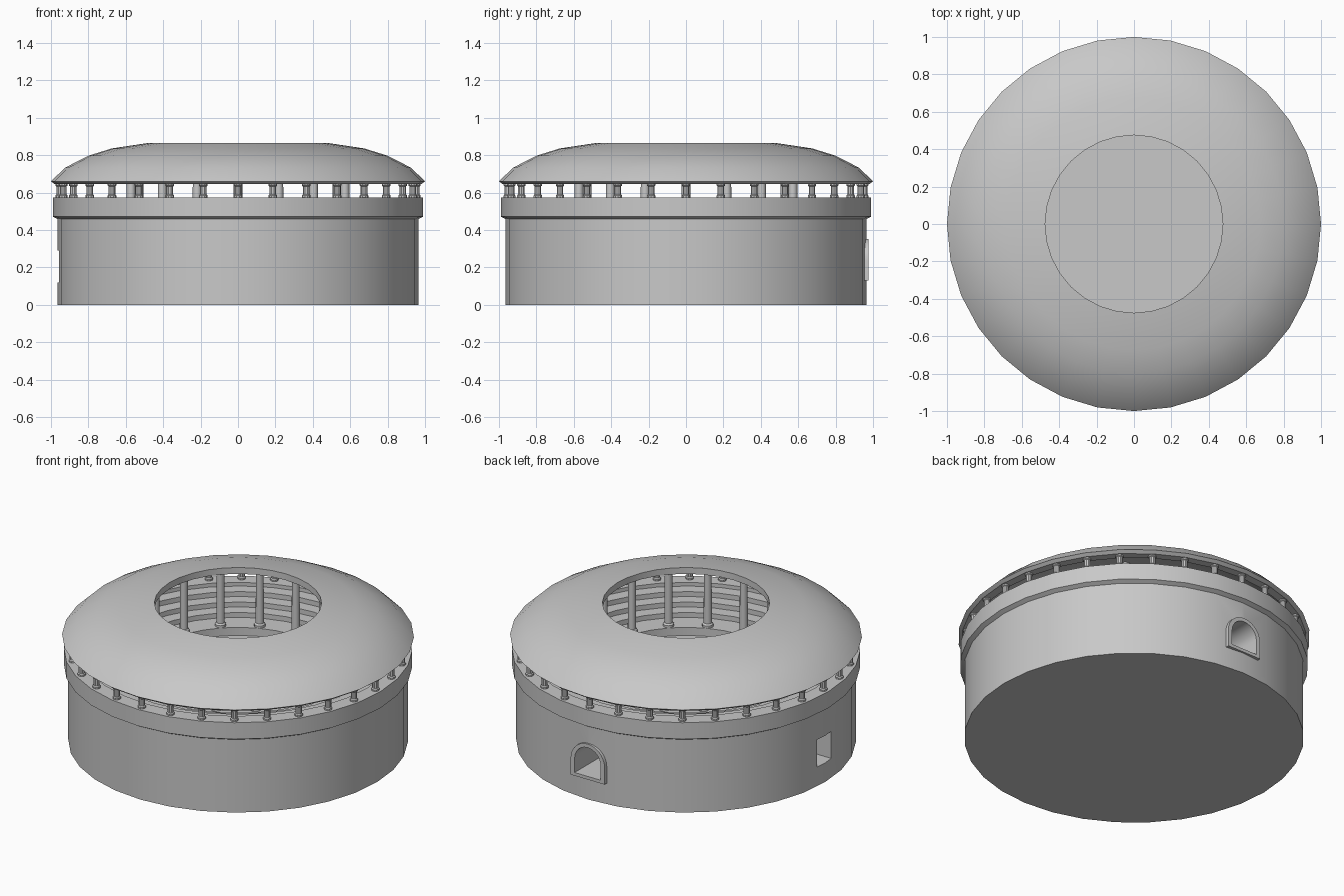
import bpy, bmesh, math
from mathutils import Matrix

if "Cube" in bpy.data.objects:
    bpy.data.objects.remove(bpy.data.objects["Cube"])

stone = bpy.data.materials.new("grey stone")
stone.diffuse_color = (0.58, 0.58, 0.58, 1)
stone.use_nodes = True
stone.node_tree.nodes["Principled BSDF"].inputs["Base Color"].default_value = stone.diffuse_color
SIDES = 32


def finish(name, bm, smooth=True):
    bmesh.ops.remove_doubles(bm, verts=bm.verts, dist=1e-5)
    bmesh.ops.recalc_face_normals(bm, faces=bm.faces)
    me = bpy.data.meshes.new(name)
    bm.to_mesh(me)
    bm.free()
    ob = bpy.data.objects.new(name, me)
    bpy.context.collection.objects.link(ob)
    me.materials.append(stone)
    if smooth:
        smooth_object(ob)
    return ob


def smooth_object(ob):
    bpy.ops.object.select_all(action='DESELECT')
    ob.select_set(True)
    bpy.context.view_layer.objects.active = ob
    bpy.ops.object.shade_smooth_by_angle(angle=math.radians(32))


def lathe(bm, profile, sides, closed, at=(0, 0, 0)):
    """Turn a (radius, height) profile around the z axis."""
    rings = []
    for i in range(sides):
        a = 2 * math.pi * i / sides
        rings.append([bm.verts.new((at[0] + r * math.cos(a), at[1] + r * math.sin(a), at[2] + z))
                      for r, z in profile])
    n = len(profile)
    for i in range(sides):
        p, q = rings[i], rings[(i + 1) % sides]
        for j in range(n if closed else n - 1):
            k = (j + 1) % n
            if profile[j][0] == 0:
                bm.faces.new((p[j], q[k], p[k]))
            elif profile[k][0] == 0:
                bm.faces.new((p[j], q[j], p[k]))
            else:
                bm.faces.new((p[j], q[j], q[k], p[k]))


def prism(bm, outline, y0, y1):
    """Push an (x, z) outline from y0 to y1."""
    a = [bm.verts.new((x, y0, z)) for x, z in outline]
    b = [bm.verts.new((x, y1, z)) for x, z in outline]
    bm.faces.new(a)
    bm.faces.new(b[::-1])
    for i in range(len(a)):
        j = (i + 1) % len(a)
        bm.faces.new((a[i], b[i], b[j], a[j]))


def arch(half, bottom, spring, steps=14):
    return [(-half, bottom), (half, bottom)] + [
        (half * math.cos(math.pi * i / steps), spring + half * math.sin(math.pi * i / steps))
        for i in range(steps + 1)]


def cut(ob, cutter):
    cutter.hide_render = True
    m = ob.modifiers.new("cut", 'BOOLEAN')
    m.object, m.operation, m.solver = cutter, 'DIFFERENCE', 'EXACT'
    bpy.ops.object.select_all(action='DESELECT')
    bpy.context.view_layer.objects.active = ob
    ob.select_set(True)
    bpy.ops.object.modifier_apply(modifier="cut")
    bpy.data.objects.remove(cutter)


# drum wall with cornice band, stepped seating and arena floor
profile = [(0, 0), (0.965, 0), (0.965, 0.458), (0.99, 0.472), (0.99, 0.575), (0.90, 0.575)]
tiers = 4
for i in range(tiers):
    r = 0.90 - 0.075 * i
    z = 0.552 - 0.0305 * i
    if i == 0:
        profile += [(r, z)]
    else:
        profile += [(r, z + 0.0305), (r, z)]
profile += [(0.54, 0.4605), (0.54, 0.41), (0, 0.41)]
bm = bmesh.new()
lathe(bm, profile, SIDES, False)
drum = finish("arena_drum", bm, smooth=False)

# arched doorway at the back and square window on the left
bm = bmesh.new()
prism(bm, arch(0.09, 0.15, 0.24), 0.68, 1.2)
cut(drum, finish("door_cutter", bm, False))
bm = bmesh.new()
prism(bm, [(-0.07, 0.12), (0.07, 0.12), (0.07, 0.29), (-0.07, 0.29)], 0.70, 1.2)
bm.transform(Matrix.Rotation(math.pi / 2, 4, 'Z'))
cut(drum, finish("window_cutter", bm, False))
smooth_object(drum)

# raised door frame
bm = bmesh.new()
prism(bm, arch(0.118, 0.13, 0.235), 0.945, 0.975)
frame = finish("door_frame", bm, False)
bm = bmesh.new()
prism(bm, arch(0.09, 0.15, 0.24), 0.9, 1.2)
cut(frame, finish("frame_cutter", bm, False))
smooth_object(frame)

# open domed roof shell
outer = [(1.0, 0.66), (0.925, 0.733), (0.80, 0.797), (0.675, 0.836), (0.475, 0.866)]
inner = [(0.475, 0.826), (0.66, 0.798), (0.78, 0.76), (0.89, 0.705), (0.93, 0.645), (0.98, 0.645)]
bm = bmesh.new()
lathe(bm, outer + inner, SIDES, True)
finish("domed_roof", bm)

# short posts between cornice and roof
bm = bmesh.new()
post = [(0, 0), (0.023, 0), (0.023, 0.012), (0.018, 0.018), (0.018, 0.06),
        (0.023, 0.064), (0.023, 0.074), (0, 0.074)]
for i in range(32):
    a = 2 * math.pi * i / 32
    lathe(bm, post, 10, False, (0.953 * math.cos(a), 0.953 * math.sin(a), 0.573))
finish("roof_posts", bm)

# tall inner columns carrying the roof
bm = bmesh.new()
column = [(0, 0), (0.032, 0), (0.032, 0.015), (0.024, 0.025), (0.022, 0.33),
          (0.03, 0.34), (0.03, 0.365), (0, 0.365)]
for i in range(16):
    a = 2 * math.pi * i / 16
    lathe(bm, column, 12, False, (0.572 * math.cos(a), 0.572 * math.sin(a), 0.459))
finish("inner_columns", bm)
